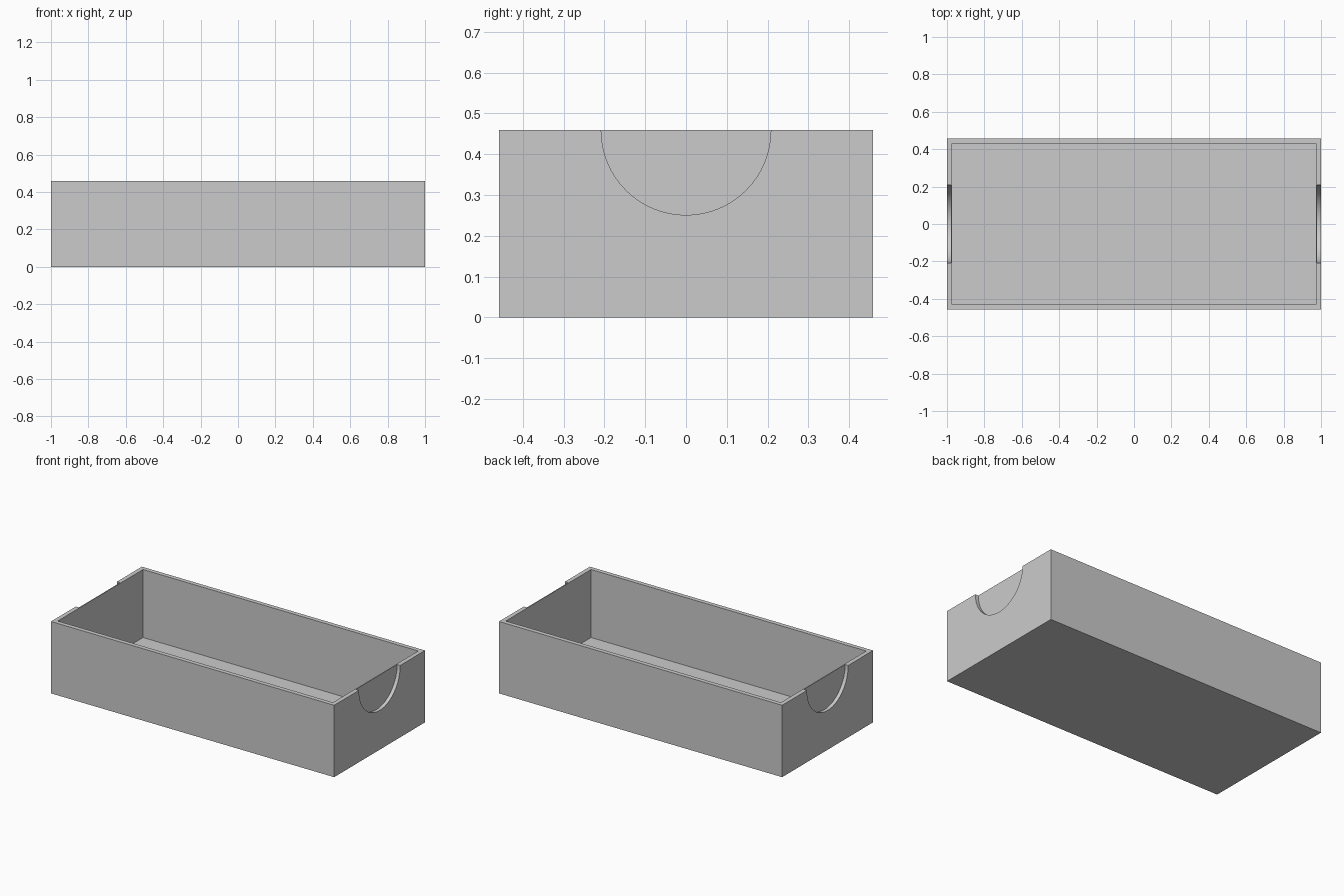
import bpy
import math

if "Cube" in bpy.data.objects:
    bpy.data.objects.remove(bpy.data.objects["Cube"], do_unlink=True)

LENGTH, WIDTH, HEIGHT = 2.0, 0.916, 0.459
WALL, FLOOR = 0.028, 0.025
RECESS_RADIUS, RECESS_DEPTH = 0.208, 0.022

grey = bpy.data.materials.new("plain grey")
grey.use_nodes = True
colour = (0.6, 0.6, 0.6, 1)
grey.diffuse_color = colour
grey.node_tree.nodes["Principled BSDF"].inputs["Base Color"].default_value = colour


def box(name, size, bottom):
    """Box centred on x and y, standing at the given height."""
    bpy.ops.mesh.primitive_cube_add(size=1, location=(0, 0, bottom + size[2] / 2))
    obj = bpy.context.object
    obj.name = name
    obj.scale = size
    bpy.ops.object.transform_apply(location=True, rotation=True, scale=True)
    obj.data.materials.append(grey)
    return obj


def cut(target, cutter):
    """Subtract the cutter from the target, then delete it."""
    cutter.hide_render = True
    mod = target.modifiers.new("cut", "BOOLEAN")
    mod.operation = "DIFFERENCE"
    mod.solver = "EXACT"
    mod.object = cutter
    bpy.context.view_layer.objects.active = target
    bpy.ops.object.modifier_apply(modifier=mod.name)
    bpy.data.objects.remove(cutter, do_unlink=True)


# Open tray with thin walls
tray = box("tray", (LENGTH, WIDTH, HEIGHT), 0)
cavity = box("cavity_cutter", (LENGTH - 2 * WALL, WIDTH - 2 * WALL, HEIGHT), FLOOR)
cut(tray, cavity)

# Shallow half-round finger recess on the outside of each end wall
for side in (-1, 1):
    bpy.ops.mesh.primitive_cylinder_add(
        vertices=64, radius=RECESS_RADIUS, depth=2 * RECESS_DEPTH,
        location=(side * LENGTH / 2, 0, HEIGHT), rotation=(0, math.pi / 2, 0))
    recess = bpy.context.object
    recess.name = "recess_cutter"
    recess.data.materials.append(grey)
    cut(tray, recess)

# Smooth the recess curve, keep the box edges sharp
bpy.ops.object.select_all(action="DESELECT")
tray.select_set(True)
bpy.context.view_layer.objects.active = tray
bpy.ops.object.shade_smooth_by_angle(angle=math.radians(30))
